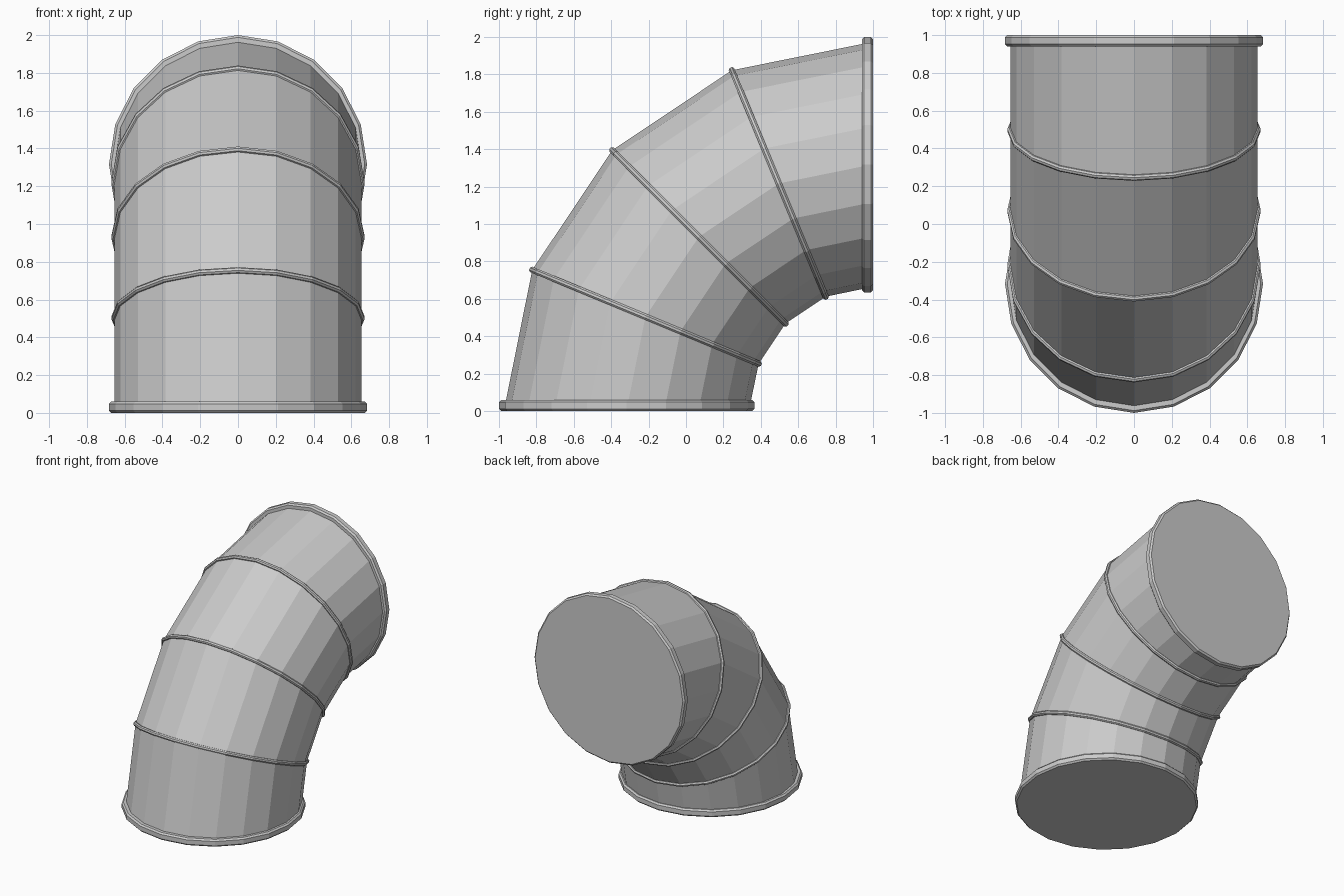
import bpy, bmesh
from math import sin, cos, pi, radians
from mathutils import Vector

if "Cube" in bpy.data.objects:
    bpy.data.objects.remove(bpy.data.objects["Cube"])

SIDES = 20          # facets around the duct
BEND = 1.317        # bend radius about the x axis through (y=1, z=0)
R = 0.655           # duct radius


def place(angle, r, along, a):
    """Point at radius r, facet angle a, on the section at a bend angle, shifted along the duct."""
    out = Vector((0, -cos(angle), sin(angle)))
    tangent = Vector((0, sin(angle), cos(angle)))
    return (Vector((0, 1, 0)) + out * (BEND + r * cos(a))
            + Vector((r * sin(a), 0, 0)) + tangent * along)


def make(name, sections, closed=False):
    """Skin a list of (bend angle, radius, along) rings; cap the ends or close the loop."""
    bm = bmesh.new()
    rings = [[bm.verts.new(place(ang, r, t, 2 * pi * i / SIDES)) for i in range(SIDES)]
             for ang, r, t in sections]
    pairs = list(zip(rings, rings[1:]))
    if closed:
        pairs.append((rings[-1], rings[0]))
    else:
        bm.faces.new(rings[0])
        bm.faces.new(rings[-1])
    for a, b in pairs:
        for i in range(SIDES):
            j = (i + 1) % SIDES
            bm.faces.new((a[i], a[j], b[j], b[i]))
    bmesh.ops.recalc_face_normals(bm, faces=bm.faces)
    mesh = bpy.data.meshes.new(name)
    bm.to_mesh(mesh)
    bm.free()
    obj = bpy.data.objects.new(name, mesh)
    bpy.context.collection.objects.link(obj)
    return obj


# Segmented duct body, ends tucked just inside the flanges
angles = [radians(22.5 * k) for k in range(5)]
make("elbow_duct", [(angles[0], R, 0.01)] + [(a, R, 0) for a in angles[1:4]]
     + [(angles[4], R, -0.01)])

# Raised seam beads at the mitre joints
for k in (1, 2, 3):
    bead = [(angles[k], R + 0.017 * cos(t), 0.017 * sin(t))
            for t in (2 * pi * (i + 0.5) / 8 for i in range(8))]
    make(f"seam_bead_{k}", bead, closed=True)

# Chamfered end flanges with flat caps
FLANGE = [(0.671, 0), (0.683, 0.012), (0.683, 0.048), (0.671, 0.06)]
make("bottom_flange", [(angles[0], r, t) for r, t in FLANGE])
make("back_flange", [(angles[4], r, -t) for r, t in FLANGE])
